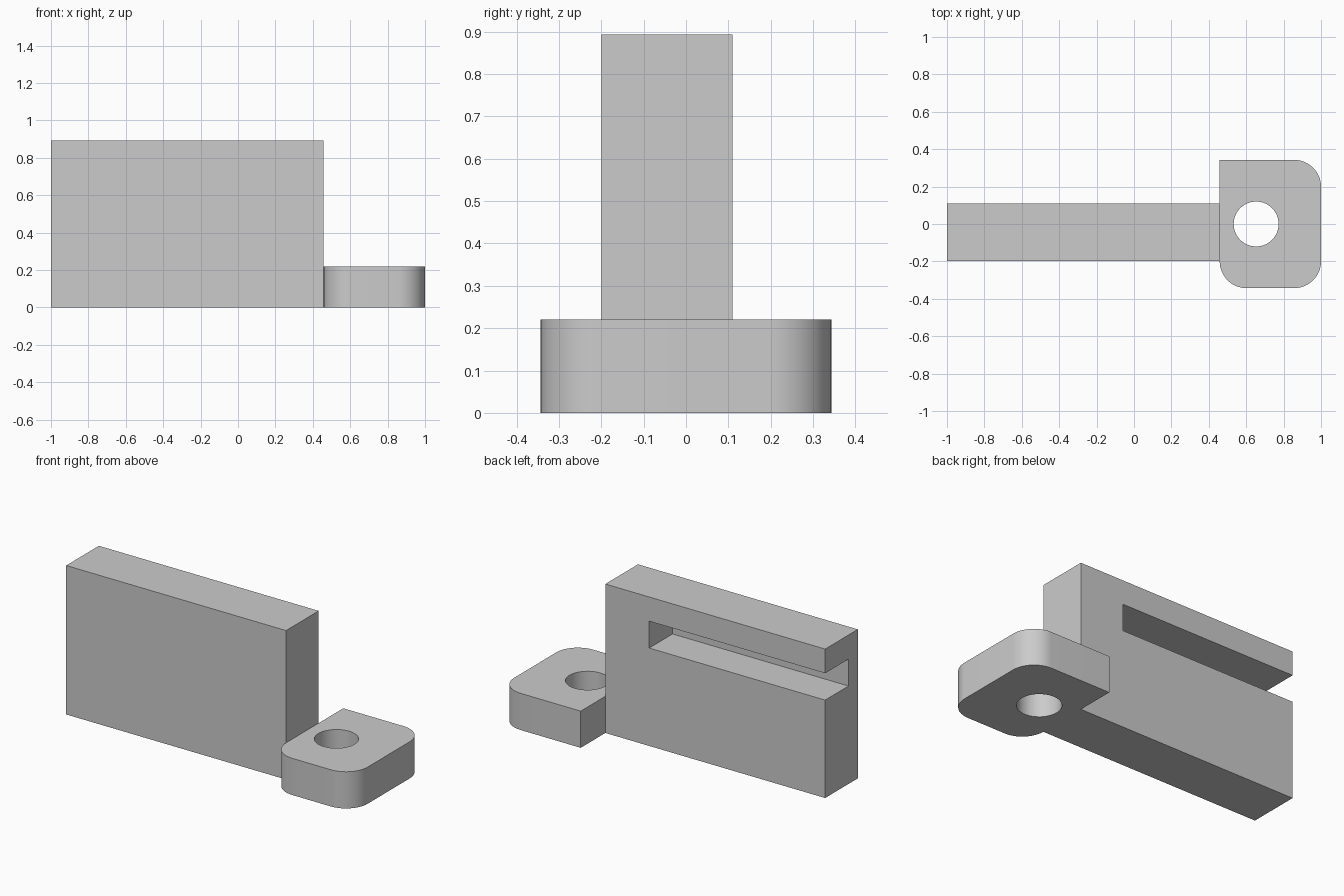
import bpy
import bmesh
from math import pi, cos, sin, radians

cube = bpy.data.objects.get("Cube")
if cube:
    bpy.data.objects.remove(cube, do_unlink=True)

# Single plain grey
grey = bpy.data.materials.new("plain grey")
grey.use_nodes = True
grey.diffuse_color = (0.6, 0.6, 0.6, 1)
grey.node_tree.nodes["Principled BSDF"].inputs["Base Color"].default_value = (0.6, 0.6, 0.6, 1)


def arc(cx, cy, r, start, sweep, steps):
    """Points along an arc, angles in degrees."""
    angles = [radians(start + sweep * i / steps) for i in range(steps + 1)]
    return [(cx + r * cos(a), cy + r * sin(a)) for a in angles]


def extrude_profile(name, outline, z0, z1):
    """Solid made by raising a flat outline from z0 to z1."""
    bm = bmesh.new()
    face = bm.faces.new([bm.verts.new((x, y, z0)) for x, y in outline])
    top = bmesh.ops.extrude_face_region(bm, geom=[face])["geom"]
    bmesh.ops.translate(bm, vec=(0, 0, z1 - z0),
                        verts=[v for v in top if isinstance(v, bmesh.types.BMVert)])
    bmesh.ops.recalc_face_normals(bm, faces=bm.faces)
    mesh = bpy.data.meshes.new(name)
    bm.to_mesh(mesh)
    bm.free()
    mesh.materials.append(grey)
    obj = bpy.data.objects.new(name, mesh)
    bpy.context.collection.objects.link(obj)
    return obj


def rectangle(x0, x1, y0, y1):
    return [(x0, y0), (x1, y0), (x1, y1), (x0, y1)]


def cut(obj, cutter):
    """Subtract the cutter, apply the result and remove the cutter."""
    cutter.hide_render = True
    mod = obj.modifiers.new("cut", "BOOLEAN")
    mod.operation = "DIFFERENCE"
    mod.solver = "EXACT"
    mod.object = cutter
    bpy.ops.object.select_all(action="DESELECT")
    bpy.context.view_layer.objects.active = obj
    obj.select_set(True)
    bpy.ops.object.modifier_apply(modifier=mod.name)
    bpy.data.objects.remove(cutter, do_unlink=True)


JOINT = 0.458            # x where the wall meets the foot
FRONT, BACK = -0.199, 0.11
HALF = 0.343             # half depth of the foot
R = 0.144                # foot corner radius

# Upright wall with a slot in its back, open at the far end
wall = extrude_profile("upright_wall", rectangle(-1, JOINT, FRONT, BACK), 0, 0.893)
cut(wall, extrude_profile("slot_cutter", rectangle(-1.2, 0.167, -0.111, 0.3), 0.587, 0.748))

# Mounting foot: three rounded corners, one square, and a bolt hole
outline = arc(JOINT + R, R - HALF, R, 180, 90, 16)
outline += arc(1 - R, R - HALF, R, 270, 90, 16)
outline += arc(1 - R, HALF - R, R, 0, 90, 16)
outline.append((JOINT, HALF))
foot = extrude_profile("mounting_foot", outline, 0, 0.22)
cut(foot, extrude_profile("hole_cutter", arc(0.653, 0, 0.12, 0, 360, 64)[:-1], -0.1, 0.4))

# Smooth rounded corners and hole, sharp edges elsewhere
bpy.ops.object.shade_smooth_by_angle(angle=radians(30))
